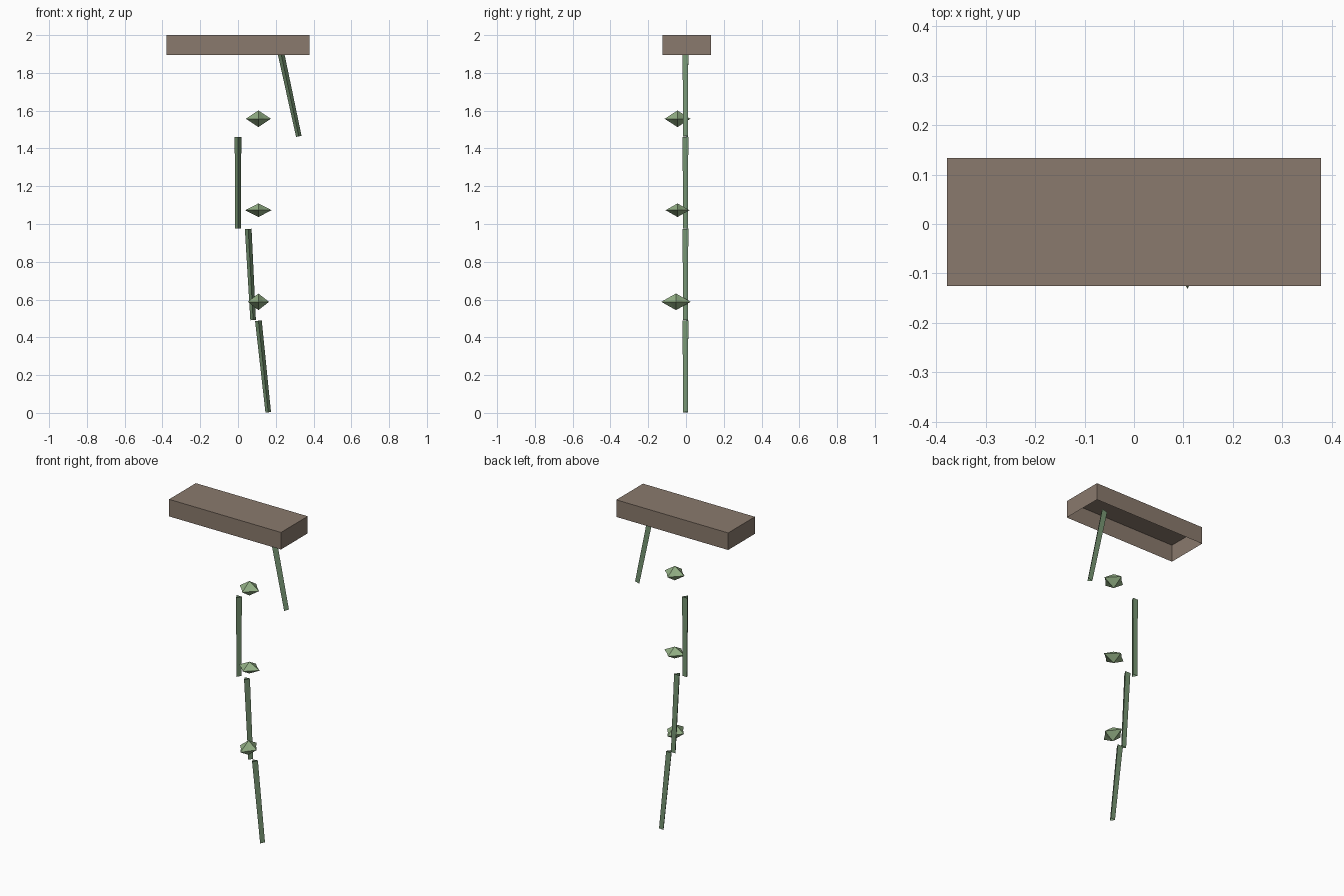
import bpy, bmesh, math
from mathutils import Matrix, Vector

if "Cube" in bpy.data.objects:
    bpy.data.objects.remove(bpy.data.objects["Cube"])


def material(name, rgb):
    m = bpy.data.materials.new(name)
    m.diffuse_color = (*rgb, 1)
    m.use_nodes = True
    m.node_tree.nodes["Principled BSDF"].inputs["Base Color"].default_value = m.diffuse_color
    return m


wood = material("planter_brown", (0.255, 0.195, 0.153))
stem_green = material("stem_green", (0.19, 0.31, 0.175))
leaf_green = material("leaf_green", (0.29, 0.43, 0.235))


def make_object(name, bm, mat):
    bmesh.ops.recalc_face_normals(bm, faces=bm.faces)
    me = bpy.data.meshes.new(name)
    bm.to_mesh(me)
    bm.free()
    me.materials.append(mat)
    ob = bpy.data.objects.new(name, me)
    bpy.context.collection.objects.link(ob)
    return ob


# Planter: box of single sheets, open underneath
bm = bmesh.new()
bmesh.ops.create_cube(bm, size=1, matrix=Matrix.Translation((0, 0.004, 1.948))
                      @ Matrix.Diagonal((0.755, 0.258, 0.104, 1)))
bottom = min(bm.faces, key=lambda f: f.calc_center_median().z)
bmesh.ops.delete(bm, geom=[bottom], context='FACES_ONLY')
make_object("planter", bm, wood)


# Hanging stems: open three-sided tubes, slightly narrower at the bottom
def stem(name, top, bottom):
    top, bottom = Vector(top), Vector(bottom)
    bm = bmesh.new()
    tilt = math.atan2(top.x - bottom.x, top.z - bottom.z)
    rot = Matrix.Rotation(tilt, 4, 'Y')
    rings = []
    for centre, r in ((bottom, 0.017), (top, 0.0205)):
        ring = []
        for i in range(3):
            a = -math.pi / 2 + i * math.tau / 3
            ring.append(bm.verts.new(
                centre + rot @ Vector((r * math.cos(a), r * math.sin(a), 0))))
        rings.append(ring)
    for i in range(3):
        j = (i + 1) % 3
        bm.faces.new((rings[0][i], rings[0][j], rings[1][j], rings[1][i]))
    make_object(name, bm, stem_green)


stem("stem_upper", (0.22, 0.002, 1.938), (0.322, 0.002, 1.464))
stem("stem_second", (0, 0.002, 1.460), (0, 0.002, 0.976))
stem("stem_third", (0.054, 0.002, 0.974), (0.080, 0.002, 0.491))
stem("stem_lower", (0.108, 0.002, 0.488), (0.160, 0.002, 0.003))


# Leaf tufts: four-pointed double pyramids with notches between the points
def leaf(name, centre, size):
    bm = bmesh.new()
    c, s = Vector(centre), Vector(size)
    top = bm.verts.new(c + Vector((0, 0, s.z)))
    low = bm.verts.new(c - Vector((0, 0, s.z)))
    ring = []
    for i in range(8):
        a = i * math.pi / 4
        r = 0.66 if i % 2 else 1
        ring.append(bm.verts.new(
            c + Vector((r * s.x * math.cos(a), r * s.y * math.sin(a), 0))))
    for i in range(8):
        j = (i + 1) % 8
        bm.faces.new((ring[i], ring[j], top))
        bm.faces.new((ring[j], ring[i], low))
    make_object(name, bm, leaf_green)


leaf("leaf_upper", (0.108, -0.045, 1.557), (0.066, 0.068, 0.044))
leaf("leaf_middle", (0.108, -0.045, 1.073), (0.070, 0.063, 0.036))
leaf("leaf_lower", (0.108, -0.053, 0.588), (0.056, 0.078, 0.044))
